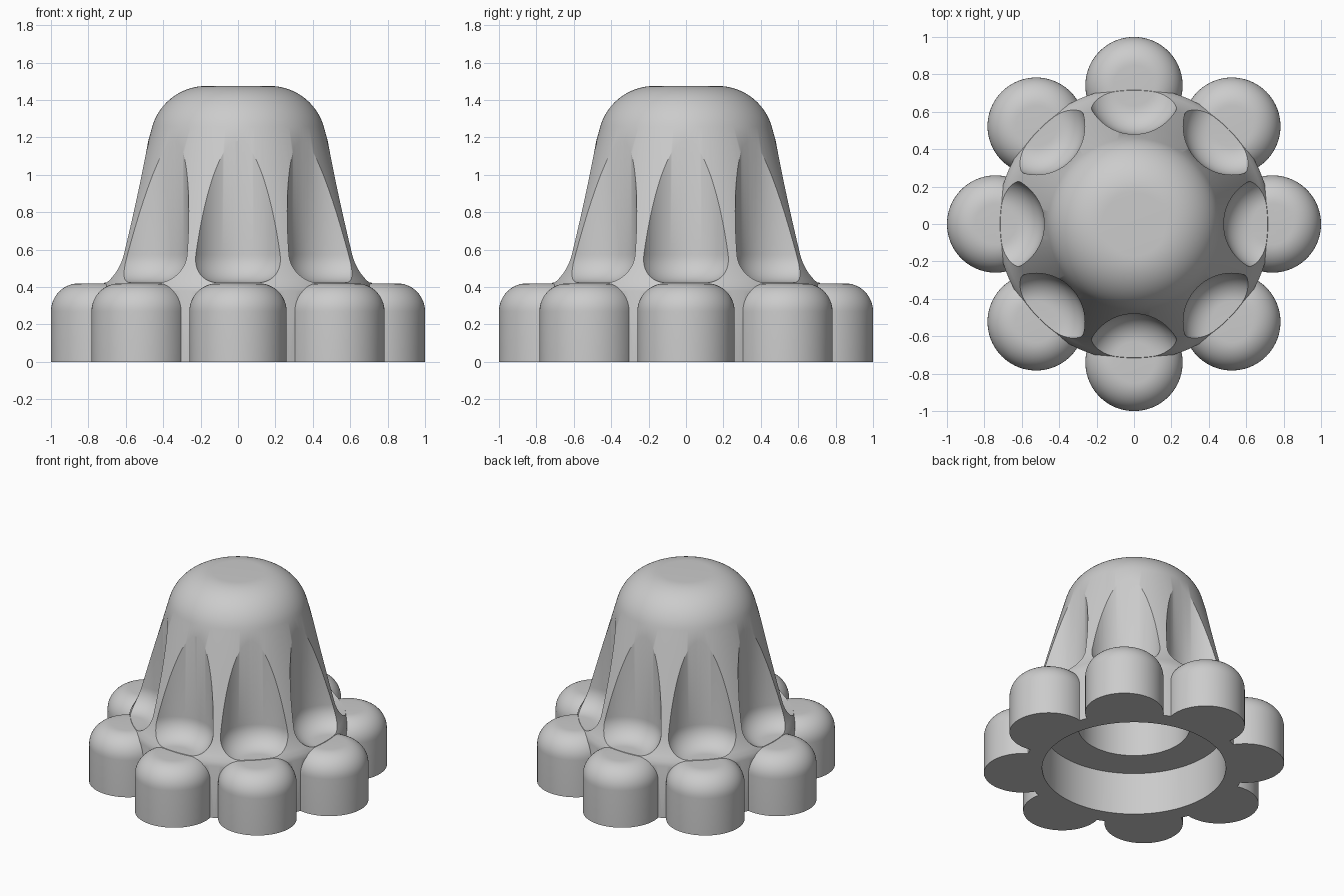
import bpy, bmesh, math
from math import cos, sin, pi, radians

if "Cube" in bpy.data.objects:
    bpy.data.objects.remove(bpy.data.objects["Cube"])

LOBES = 8
LOBE_DIST, LOBE_R, LOBE_TOP = 0.74, 0.26, 0.42

grey = bpy.data.materials.new("plain grey")
grey.use_nodes = True
grey.diffuse_color = (0.6, 0.6, 0.6, 1)
grey.node_tree.nodes["Principled BSDF"].inputs["Base Color"].default_value = (0.6, 0.6, 0.6, 1)


def arc(cx, cz, r, start, end, steps=12):
    """Points of an arc in the r-z plane, angles in degrees."""
    angles = [radians(start + (end - start) * i / steps) for i in range(steps + 1)]
    return [(cx + r * cos(a), cz + r * sin(a)) for a in angles]


def lathe(name, profile, centres=((0, 0),), segments=96):
    """Closed solid turned from a profile running bottom to top, once per centre."""
    bm = bmesh.new()
    for cx, cy in centres:
        rings = []
        for r, z in profile:
            rings.append([bm.verts.new((cx + r * cos(2 * pi * i / segments),
                                        cy + r * sin(2 * pi * i / segments), z))
                          for i in range(segments)])
        for low, high in zip(rings, rings[1:]):
            for i in range(segments):
                j = (i + 1) % segments
                bm.faces.new((low[i], low[j], high[j], high[i]))
        bm.faces.new(rings[0][::-1])
        bm.faces.new(rings[-1])
    mesh = bpy.data.meshes.new(name)
    bm.to_mesh(mesh)
    bm.free()
    mesh.materials.append(grey)
    obj = bpy.data.objects.new(name, mesh)
    bpy.context.collection.objects.link(obj)
    return obj


def combine(target, other, operation):
    """Apply a boolean and discard the helper."""
    mod = target.modifiers.new(operation.title(), "BOOLEAN")
    mod.operation, mod.solver, mod.object = operation, "EXACT", other
    bpy.context.view_layer.objects.active = target
    bpy.ops.object.modifier_apply(modifier=mod.name)
    bpy.data.objects.remove(other)


ring = [(LOBE_DIST * cos(2 * pi * i / LOBES), LOBE_DIST * sin(2 * pi * i / LOBES))
        for i in range(LOBES)]

# Bell body: flared foot, tapered wall, rounded crown
foot = [(0.73, 0), (0.73, 0.38), (0.722, 0.41), (0.705, 0.44), (0.687, 0.475),
        (0.67, 0.515), (0.656, 0.555), (0.642, 0.605)]
wall = [(0.588, 0.8), (0.531, 1.0)]
knob = lathe("knob_body", foot + wall + arc(0.17, 1.175, 0.3, 15.6, 90, 18), segments=128)

# Finger pockets above each lobe, with rounded floors
fillet = 0.15
pocket = arc(LOBE_R - fillet, LOBE_TOP + 0.003 + fillet, fillet, -90, 0) + [(LOBE_R, 1.7)]
combine(knob, lathe("pocket_cutter", pocket, ring), "DIFFERENCE")

# Round grip lobes
lobe = [(LOBE_R, 0)] + arc(LOBE_R - fillet, LOBE_TOP - fillet, fillet, 0, 90)
combine(knob, lathe("grip_lobes", lobe, ring), "UNION")

# Stepped hollow underneath
combine(knob, lathe("wide_recess_cutter", [(0.61, -0.1), (0.61, 0.31)]), "DIFFERENCE")
combine(knob, lathe("bore_cutter", [(0.37, 0.2), (0.37, 1.15)]), "DIFFERENCE")

bpy.ops.object.select_all(action="DESELECT")
knob.select_set(True)
bpy.context.view_layer.objects.active = knob
bpy.ops.object.shade_smooth_by_angle(angle=radians(30))
